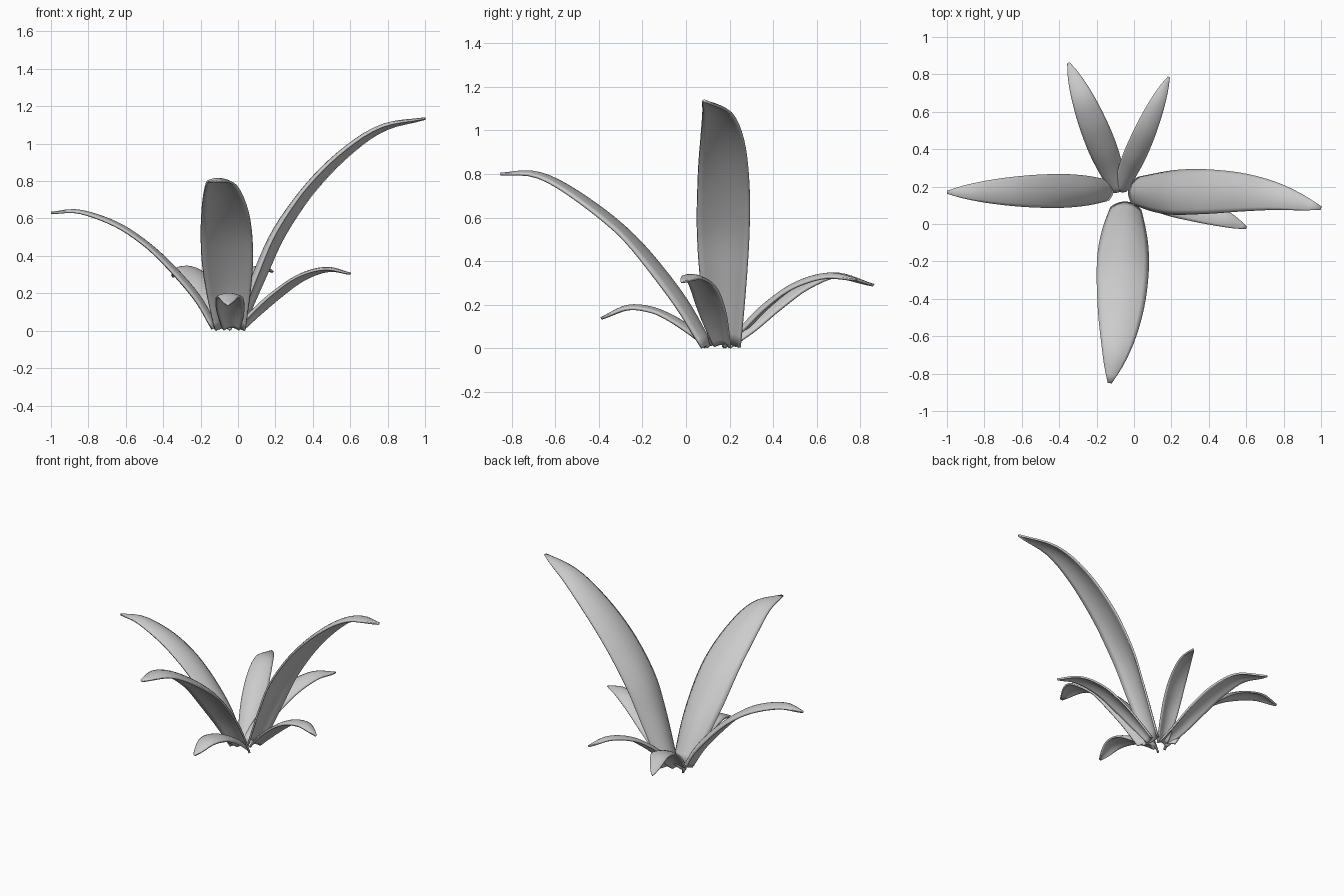
import bpy, math
from mathutils import Vector

if "Cube" in bpy.data.objects:
    bpy.data.objects.remove(bpy.data.objects["Cube"])

N_LEN, N_WID = 28, 10
THICK = 0.012


def smooth_path(pts, t):
    """Catmull-Rom through the side profile, t in 0..1."""
    n = len(pts) - 1
    i = min(int(t * n), n - 1)
    u = t * n - i
    p1, p2 = pts[i], pts[i + 1]
    p0 = pts[i - 1] if i > 0 else 2 * p1 - p2
    p3 = pts[i + 2] if i + 2 <= n else 2 * p2 - p1
    return 0.5 * (2 * p1 + (p2 - p0) * u + (2 * p0 - 5 * p1 + 4 * p2 - p3) * u**2
                  + (3 * p1 - p0 - 3 * p2 + p3) * u**3)


def even_path(pts, count):
    """Resample the profile evenly by arc length."""
    dense = [smooth_path(pts, k / 300) for k in range(301)]
    dist = [0.0]
    for a, b in zip(dense, dense[1:]):
        dist.append(dist[-1] + (b - a).length)
    out, j = [], 0
    for k in range(count + 1):
        d = dist[-1] * k / count
        while j < 299 and dist[j + 1] < d:
            j += 1
        f = (d - dist[j]) / (dist[j + 1] - dist[j])
        out.append(dense[j].lerp(dense[j + 1], min(f, 1)))
    return out


def width_at(t):
    """Narrow foot, broad middle, softly pointed tip."""
    if t < 0.42:
        return 0.58 + 0.42 * math.sin(t / 0.42 * math.pi / 2)
    u = min(1.0, (t - 0.42) / 0.58)
    return max(0.06, max(0.0, 1 - u**2.1) ** 0.75)


def leaf(name, base, tip, half_width, profile, bend=0.0, roll=0.0):
    """profile: (fraction from base to tip, height); bend: sideways bow; roll: twist."""
    base, tip = Vector((*base, 0)), Vector((*tip, 0))
    run = tip - base
    heading = run.normalized()
    across = Vector((-heading.y, heading.x, 0))
    path = even_path([base + run * f + across * (bend * math.sin(math.pi * f**1.5))
                      + Vector((0, 0, z)) for f, z in profile], N_LEN)
    verts, faces = [], []
    for i, p in enumerate(path):
        t = i / N_LEN
        tangent = (path[min(i + 1, N_LEN)] - path[max(i - 1, 0)]).normalized()
        flat = (across - tangent * across.dot(tangent)).normalized()
        up = tangent.cross(flat)
        side = flat * math.cos(roll) - up * math.sin(roll)
        normal = tangent.cross(side)
        w = half_width * width_at(t)
        arch = w * (0.5 - 0.25 * min(1, t * 2))
        for j in range(N_WID + 1):
            s = 2 * j / N_WID - 1
            verts.append(p + side * (w * s) - normal * (arch * s * s))
    row = N_WID + 1
    for i in range(N_LEN):
        for j in range(N_WID):
            a = i * row + j
            faces.append((a, a + row, a + row + 1, a + 1))
    mesh = bpy.data.meshes.new(name)
    mesh.from_pydata(verts, [], faces)
    obj = bpy.data.objects.new(name, mesh)
    bpy.context.collection.objects.link(obj)
    mod = obj.modifiers.new("thickness", 'SOLIDIFY')
    mod.thickness = THICK
    mod.offset = 0
    bpy.context.view_layer.objects.active = obj
    obj.select_set(True)
    bpy.ops.object.shade_smooth_by_angle(angle=math.radians(40))
    obj.select_set(False)
    return obj


# Tall leaves
leaf("tall_leaf_right", (-0.025, 0.185), (1.0, 0.085), 0.122,
     [(0, 0.02), (0.115, 0.32), (0.22, 0.55), (0.40, 0.80), (0.59, 0.985),
      (0.78, 1.10), (1, 1.135)], bend=0.045, roll=0.12)
leaf("tall_leaf_front", (-0.04, 0.115), (-0.13, -0.85), 0.137,
     [(0, 0.02), (0.11, 0.21), (0.24, 0.38), (0.375, 0.525), (0.53, 0.65),
      (0.715, 0.765), (0.85, 0.81), (1, 0.80)], bend=0.022)
leaf("middle_leaf_left", (-0.115, 0.18), (-1.0, 0.17), 0.088,
     [(0, 0.02), (0.1, 0.18), (0.26, 0.345), (0.43, 0.48), (0.61, 0.58),
      (0.83, 0.642), (1, 0.63)])

# Low drooping leaves
leaf("low_leaf_back_left", (-0.075, 0.175), (-0.35, 0.86), 0.075,
     [(0, 0.02), (0.15, 0.10), (0.32, 0.20), (0.54, 0.30), (0.75, 0.342), (1, 0.29)])
leaf("low_leaf_back_right", (-0.075, 0.175), (0.185, 0.785), 0.06,
     [(0, 0.02), (0.15, 0.11), (0.32, 0.21), (0.54, 0.30), (0.78, 0.34), (1, 0.315)],
     roll=-0.2)
leaf("low_leaf_right", (0.0, 0.17), (0.6, -0.02), 0.07,
     [(0, 0.02), (0.14, 0.11), (0.32, 0.205), (0.56, 0.30), (0.79, 0.335), (1, 0.305)],
     bend=0.015, roll=0.1)
leaf("low_leaf_front", (-0.035, 0.115), (-0.055, -0.39), 0.075,
     [(0, 0.02), (0.17, 0.09), (0.36, 0.15), (0.56, 0.188), (0.77, 0.192), (1, 0.137)])
